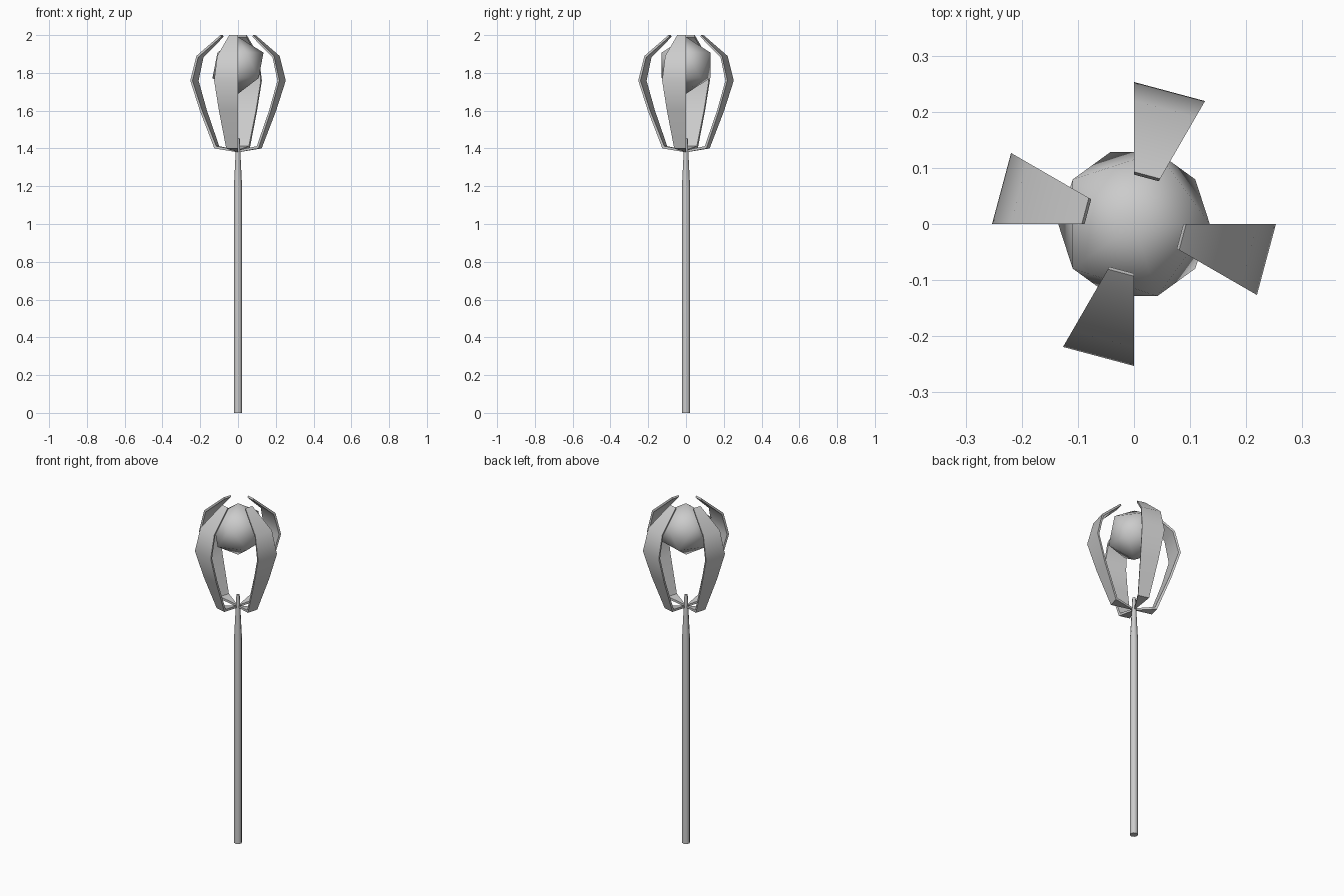
import bpy, bmesh
from math import radians, cos, sin, pi

if "Cube" in bpy.data.objects:
    bpy.data.objects.remove(bpy.data.objects["Cube"])


def finish(bm, name, angle):
    bmesh.ops.recalc_face_normals(bm, faces=bm.faces)
    me = bpy.data.meshes.new(name)
    bm.to_mesh(me)
    bm.free()
    ob = bpy.data.objects.new(name, me)
    bpy.context.collection.objects.link(ob)
    bpy.ops.object.select_all(action='DESELECT')
    ob.select_set(True)
    bpy.context.view_layer.objects.active = ob
    bpy.ops.object.shade_smooth_by_angle(angle=radians(angle))
    return ob


# Tapered eight-sided shaft
bm = bmesh.new()
rings = []
for r, z in [(0.022, 0), (0.022, 1.19), (0.013, 1.37), (0.009, 1.455)]:
    rings.append([bm.verts.new((r * cos(i * pi / 4), r * sin(i * pi / 4), z)) for i in range(8)])
for a, b in zip(rings, rings[1:]):
    for i in range(8):
        j = (i + 1) % 8
        bm.faces.new((a[i], a[j], b[j], b[i]))
bm.faces.new(rings[0])
bm.faces.new(rings[-1])
finish(bm, "shaft", 50)

# Four curved claws: a thin profile swept through 30 degrees
outer = [(0.002, 1.38), (0.125, 1.4), (0.202, 1.6), (0.253, 1.76), (0.22, 1.89), (0.093, 2.0)]
inner = [(0.002, 1.392), (0.115, 1.412), (0.191, 1.604), (0.241, 1.759), (0.211, 1.882), (0.088, 1.991)]
for k in range(4):
    bm = bmesh.new()
    sides = []
    for ang in (k * pi / 2, k * pi / 2 - pi / 6):
        sides.append([[bm.verts.new((r * cos(ang), r * sin(ang), z)) for r, z in prof]
                      for prof in (outer, inner)])
    (o1, i1), (o2, i2) = sides
    for n in range(len(outer) - 1):
        for a, b in ((o1, o2), (o2, i2), (i2, i1), (i1, o1)):
            bm.faces.new((a[n], b[n], b[n + 1], a[n + 1]))
    for n in (0, -1):
        bm.faces.new((o1[n], o2[n], i2[n], i1[n]))
    finish(bm, "claw_%d" % (k + 1), 40)

# Faceted orb held between the claws
bpy.ops.mesh.primitive_ico_sphere_add(subdivisions=1, radius=0.151, location=(0, 0, 1.84))
orb = bpy.context.object
orb.name = "orb"
bpy.ops.object.shade_smooth()
